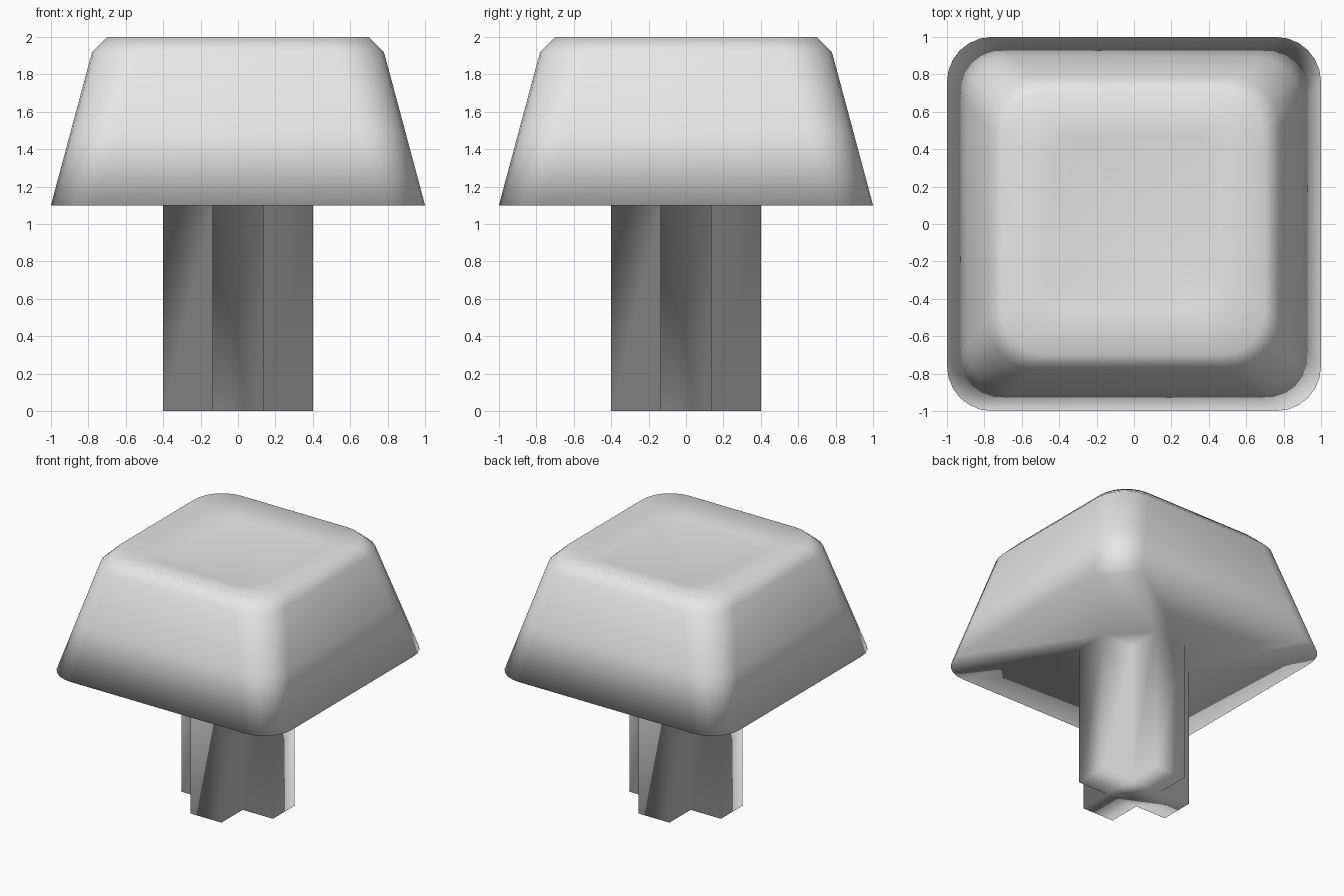
import bpy, bmesh, math

old = bpy.data.objects.get("Cube")
if old:
    bpy.data.objects.remove(old, do_unlink=True)

grey = bpy.data.materials.new("light_grey")
grey.use_nodes = True
colour = (0.8, 0.8, 0.8, 1)
grey.diffuse_color = colour
grey.node_tree.nodes["Principled BSDF"].inputs["Base Color"].default_value = colour

CORNER_STEPS = 6


def rounded_square(half, radius):
    """Points of a square with rounded corners, counterclockwise."""
    points = []
    for quarter in range(4):
        middle = math.radians(45 + 90 * quarter)
        cx = math.copysign(half - radius, math.cos(middle))
        cy = math.copysign(half - radius, math.sin(middle))
        for step in range(CORNER_STEPS + 1):
            a = math.pi / 2 * (quarter + step / CORNER_STEPS)
            points.append((cx + radius * math.cos(a), cy + radius * math.sin(a)))
    return points


def cross(reach, half_width):
    """Points of a plus shape, counterclockwise."""
    points = []
    for quarter in range(4):
        c, s = [(1, 0), (0, 1), (-1, 0), (0, -1)][quarter]
        for x, y in ((reach, -half_width), (reach, half_width), (half_width, half_width)):
            points.append((c * x - s * y, s * x + c * y))
    return points


def add_ring(bm, points, z):
    return [bm.verts.new((x, y, z)) for x, y in points]


def join_rings(bm, lower, upper):
    count = len(lower)
    for i in range(count):
        j = (i + 1) % count
        bm.faces.new((lower[i], lower[j], upper[j], upper[i]))


def ring_edges(bm, ring):
    return [bm.edges.get((ring[i - 1], ring[i])) for i in range(len(ring))]


bm = bmesh.new()

# Cap: sloping walls, chamfered rim and shallow dished top (half size, radius, z)
cap_profile = [
    (1.0, 0.24, 1.1),
    (0.893, 0.25, 1.5),
    (0.78, 0.26, 1.92),
    (0.70, 0.24, 2.0),
    (0.46, 0.16, 1.95),
]
cap = [add_ring(bm, rounded_square(h, r), z) for h, r, z in cap_profile]
for lower, upper in zip(cap, cap[1:]):
    join_rings(bm, lower, upper)
bm.faces.new(cap[-1])

# Stem: plus-shaped post below the cap
foot = add_ring(bm, cross(0.4, 0.135), 0)
neck = add_ring(bm, cross(0.4, 0.135), 1.1)
join_rings(bm, foot, neck)
bm.faces.new(list(reversed(foot)))

# Underside: flat sheet between the cap edge and the stem
bmesh.ops.triangle_fill(bm, use_beauty=True, normal=(0, 0, -1),
                        edges=ring_edges(bm, cap[0]) + ring_edges(bm, neck))
bmesh.ops.recalc_face_normals(bm, faces=bm.faces)
for face in bm.faces:
    face.smooth = True

mesh = bpy.data.meshes.new("cap_with_stem")
bm.to_mesh(mesh)
bm.free()
mesh.materials.append(grey)
cap_object = bpy.data.objects.new("cap_with_stem", mesh)
bpy.context.collection.objects.link(cap_object)
